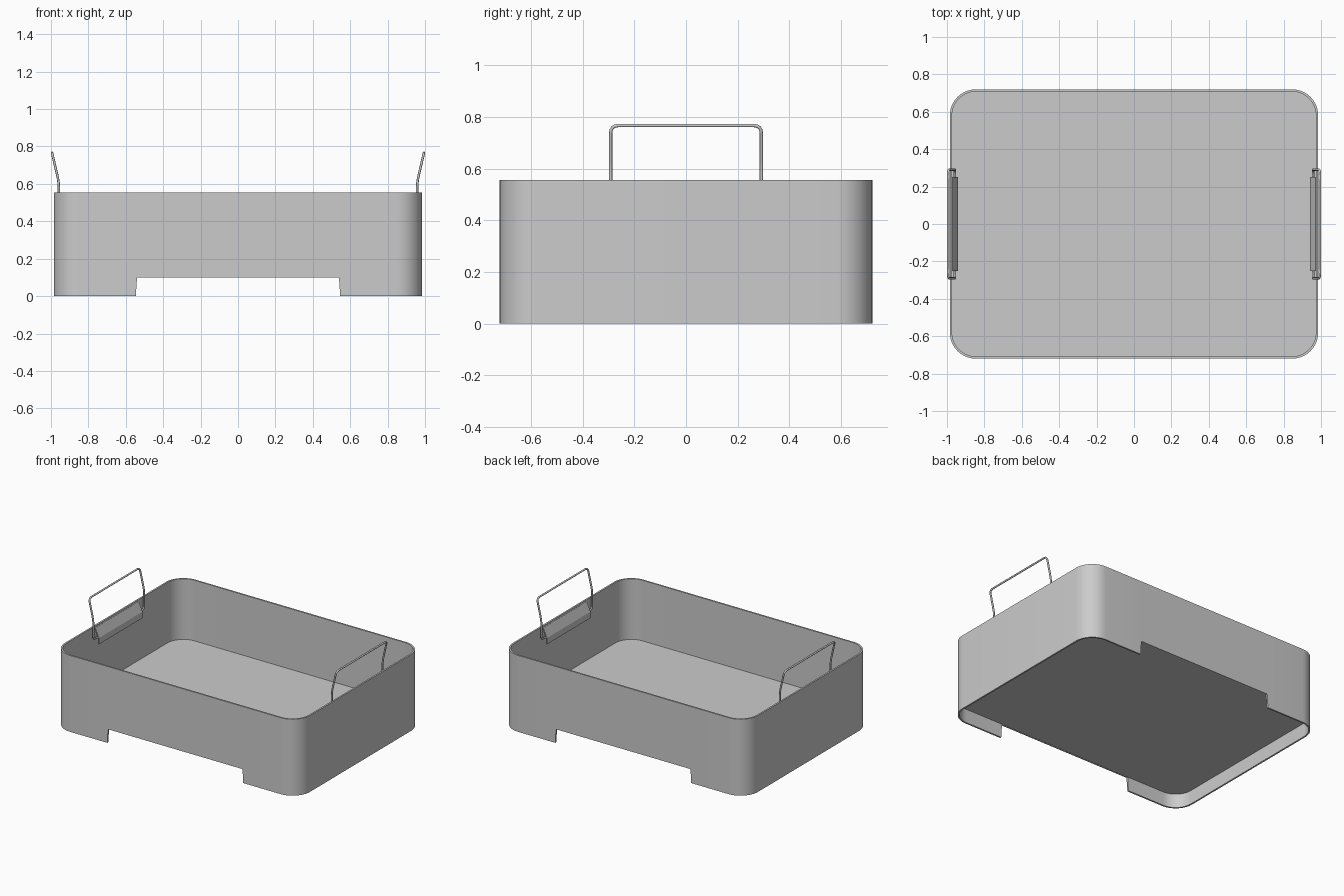
import bpy, bmesh, math
from mathutils import Vector

cube = bpy.data.objects.get("Cube")
if cube:
    bpy.data.objects.remove(cube)

HX, HY, R, TOP = 0.985, 0.72, 0.14, 0.555
NOTCH, NOTCH_H, WALL = 0.54, 0.1, 0.012

steel = bpy.data.materials.new("brushed grey metal")
GREY = (0.6, 0.6, 0.6, 1)
steel.diffuse_color = GREY
steel.use_nodes = True
steel.node_tree.nodes["Principled BSDF"].inputs["Base Color"].default_value = GREY


def finish(bm, name, thickness=0, offset=-1, angle=35):
    """Turn a bmesh into a smooth-shaded object, thickened if asked."""
    mesh = bpy.data.meshes.new(name)
    bm.to_mesh(mesh)
    bm.free()
    mesh.materials.append(steel)
    ob = bpy.data.objects.new(name, mesh)
    bpy.context.collection.objects.link(ob)
    bpy.ops.object.select_all(action='DESELECT')
    bpy.context.view_layer.objects.active = ob
    ob.select_set(True)
    if thickness:
        mod = ob.modifiers.new("thickness", 'SOLIDIFY')
        mod.thickness, mod.offset = thickness, offset
        mod.use_even_offset = True
        bpy.ops.object.modifier_apply(modifier=mod.name)
    bpy.ops.object.shade_smooth_by_angle(angle=math.radians(angle))
    return ob


def rounded_rect(hx, hy, r, steps=10):
    """Counter-clockwise corner arcs, starting at the +x +y corner."""
    pts = []
    for i, (sx, sy) in enumerate([(1, 1), (-1, 1), (-1, -1), (1, -1)]):
        for k in range(steps + 1):
            a = math.pi / 2 * (i + k / steps)
            pts.append((sx * (hx - r) + r * math.cos(a),
                        sy * (hy - r) + r * math.sin(a)))
    return pts


# Tray wall: a ring in two tiers, the lower one open at front and back
outline = []
corners = rounded_rect(HX, HY, R)
per = len(corners) // 4
for i in range(4):
    outline += corners[i * per:(i + 1) * per]
    if i == 0:
        outline += [(NOTCH, HY), (-NOTCH, HY)]
    elif i == 2:
        outline += [(-NOTCH, -HY), (NOTCH, -HY)]

bm = bmesh.new()
rings = []
for z in (0, NOTCH_H, TOP):
    ring = []
    for x, y in outline:
        if z == 0 and abs(x) == NOTCH:
            x *= 1.012
        ring.append(bm.verts.new((x, y, z)))
    rings.append(ring)
for i in range(len(outline)):
    j = (i + 1) % len(outline)
    for low, high in zip(rings, rings[1:]):
        opening = abs(outline[i][0]) == NOTCH and abs(outline[j][0]) == NOTCH
        if low is rings[0] and opening:
            continue
        bm.faces.new((low[i], low[j], high[j], high[i]))
finish(bm, "tray_wall", WALL)

# Tray floor
bm = bmesh.new()
inset = WALL * 0.7
bm.faces.new([bm.verts.new((x, y, NOTCH_H + 0.015))
              for x, y in rounded_rect(HX - inset, HY - inset, R - inset)])
finish(bm, "tray_floor", 0.014)


def soften(points, r, steps=4):
    """Round every corner of a closed loop of points."""
    out = []
    for i, p in enumerate(points):
        a = p + (points[i - 1] - p).normalized() * r
        b = p + (points[(i + 1) % len(points)] - p).normalized() * r
        for k in range(steps + 1):
            t = k / steps
            out.append(a * (1 - t) ** 2 + p * 2 * t * (1 - t) + b * t * t)
    return out


# Wire handles, leaning outwards, and the clips that hold them inside the wall
HANDLE_Y, CLIP_Y = 0.291, 0.25
for side, label in ((1, "left"), (-1, "right")):
    half = [(0.958, 0.475), (0.958, 0.61), (0.994, 0.766)]
    loop = [Vector((side * x, HANDLE_Y, z)) for x, z in half]
    loop += [Vector((side * x, -HANDLE_Y, z)) for x, z in reversed(half)]
    path = soften(loop, 0.03)
    curve = bpy.data.curves.new(label + "_handle", 'CURVE')
    curve.dimensions = '3D'
    curve.bevel_depth = 0.0065
    curve.bevel_resolution = 2
    spline = curve.splines.new('POLY')
    spline.points.add(len(path) - 1)
    for point, co in zip(spline.points, path):
        point.co = (*co, 1)
    spline.use_cyclic_u = True
    spline.use_smooth = True
    curve.materials.append(steel)
    bpy.context.collection.objects.link(
        bpy.data.objects.new(label + "_handle", curve))

    bm = bmesh.new()
    profile = [(0.974, 0.54), (0.945, 0.475), (0.945, 0.43)]
    rows = [[bm.verts.new((side * x, y * side, z)) for y in (-CLIP_Y, CLIP_Y)]
            for x, z in profile]
    for a, b in zip(rows, rows[1:]):
        bm.faces.new((a[0], a[1], b[1], b[0]))
    finish(bm, label + "_handle_clip", 0.006, 0, 20)
